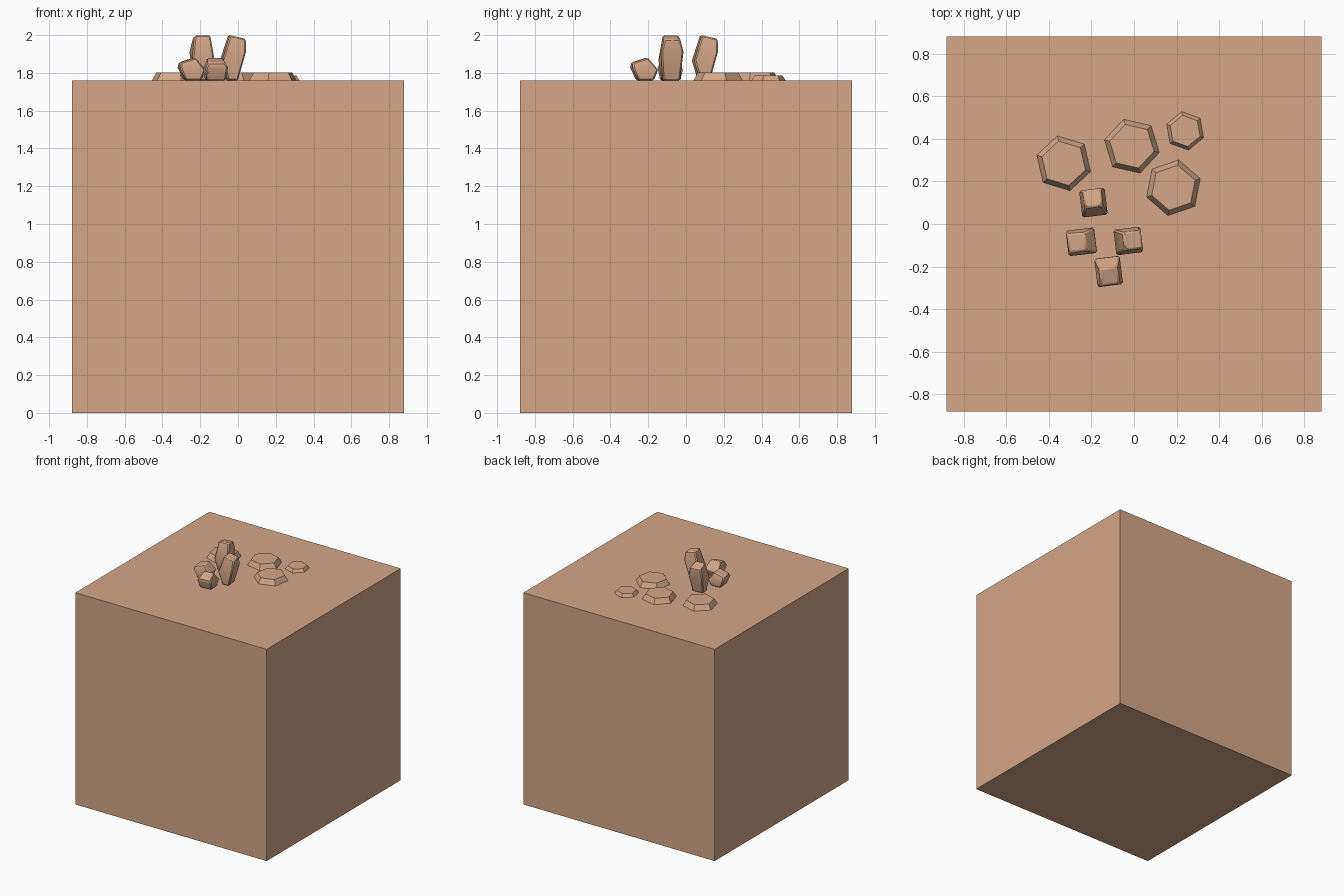
import bpy, bmesh, math
from mathutils import Matrix

if "Cube" in bpy.data.objects:
    bpy.data.objects.remove(bpy.data.objects["Cube"])

TOP = 1.76  # height of the block's upper face

tan = bpy.data.materials.new("warm_tan")
tan.diffuse_color = (0.66, 0.385, 0.245, 1)
tan.use_nodes = True
tan.node_tree.nodes["Principled BSDF"].inputs["Base Color"].default_value = tan.diffuse_color


def finish(bm, name, matrix=Matrix()):
    bmesh.ops.recalc_face_normals(bm, faces=bm.faces)
    mesh = bpy.data.meshes.new(name)
    bm.to_mesh(mesh)
    bm.free()
    mesh.materials.append(tan)
    ob = bpy.data.objects.new(name, mesh)
    ob.matrix_world = matrix
    bpy.context.collection.objects.link(ob)
    return ob


def loft(rings):
    """Join equal-sized rings of points and cap both ends."""
    bm = bmesh.new()
    loops = [[bm.verts.new(p) for p in ring] for ring in rings]
    n = len(loops[0])
    for a, b in zip(loops, loops[1:]):
        for i in range(n):
            j = (i + 1) % n
            bm.faces.new((a[i], a[j], b[j], b[i]))
    bm.faces.new(loops[0][::-1])
    bm.faces.new(loops[-1])
    return bm


# Ground block
bm = bmesh.new()
bmesh.ops.create_cube(bm, size=1.76)
finish(bm, "ground_block", Matrix.Translation((0, 0, TOP / 2)))


# Flat six-sided pebbles with sloped rims
def hexagon(r, z, dx=0.0):
    return [(r * math.cos(i * math.pi / 3) + dx, r * math.sin(i * math.pi / 3), z)
            for i in range(6)]


pebbles = [  # x, y, radius, height, turn in degrees
    (-0.33, 0.285, 0.132, 0.042, 103),
    (-0.01, 0.365, 0.132, 0.042, 107),
    (0.185, 0.17, 0.133, 0.042, 79),
    (0.24, 0.437, 0.092, 0.025, 100),
]
for k, (x, y, r, h, turn) in enumerate(pebbles):
    m = Matrix.Translation((x, y, TOP)) @ Matrix.Rotation(math.radians(turn), 4, 'Z')
    finish(loft([hexagon(r, 0), hexagon(r * 0.81, h)]), f"pebble_{k + 1}", m)

# Stubby stalks leaning outwards: (inner r, inner z), (outer r, outer z), half width
tall = [((-0.03, 0), (0.025, 0), 0.047),
        ((-0.06, 0.105), (0.067, 0.155), 0.06),
        ((-0.018, 0.24), (0.067, 0.22), 0.042)]
short = [((-0.04, 0), (0.043, 0), 0.05),
         ((-0.063, 0.055), (0.074, 0.068), 0.06),
         ((-0.01, 0.121), (0.07, 0.095), 0.042)]
stalks = [("back_stalk", tall, -0.19, 0.097, 97),
          ("right_stalk", tall, -0.03, -0.08, 7),
          ("left_stalk", short, -0.24, -0.083, 187),
          ("front_stalk", short, -0.12, -0.216, 277)]
for name, profile, x, y, turn in stalks:
    rings = [[(a[0], -w, a[1]), (b[0], -w, b[1]), (b[0], w, b[1]), (a[0], w, a[1])]
             for a, b, w in profile]
    m = Matrix.Translation((x, y, TOP)) @ Matrix.Rotation(math.radians(turn), 4, 'Z')
    ob = finish(loft(rings), name, m)
    # Soften the corners a little
    bev = ob.modifiers.new("soft_edges", 'BEVEL')
    bev.width = 0.008
    bev.segments = 1
    bev.limit_method = 'ANGLE'
    bev.angle_limit = math.radians(50)
    bpy.ops.object.select_all(action='DESELECT')
    ob.select_set(True)
    bpy.context.view_layer.objects.active = ob
    bpy.ops.object.shade_smooth_by_angle(angle=math.radians(50))
